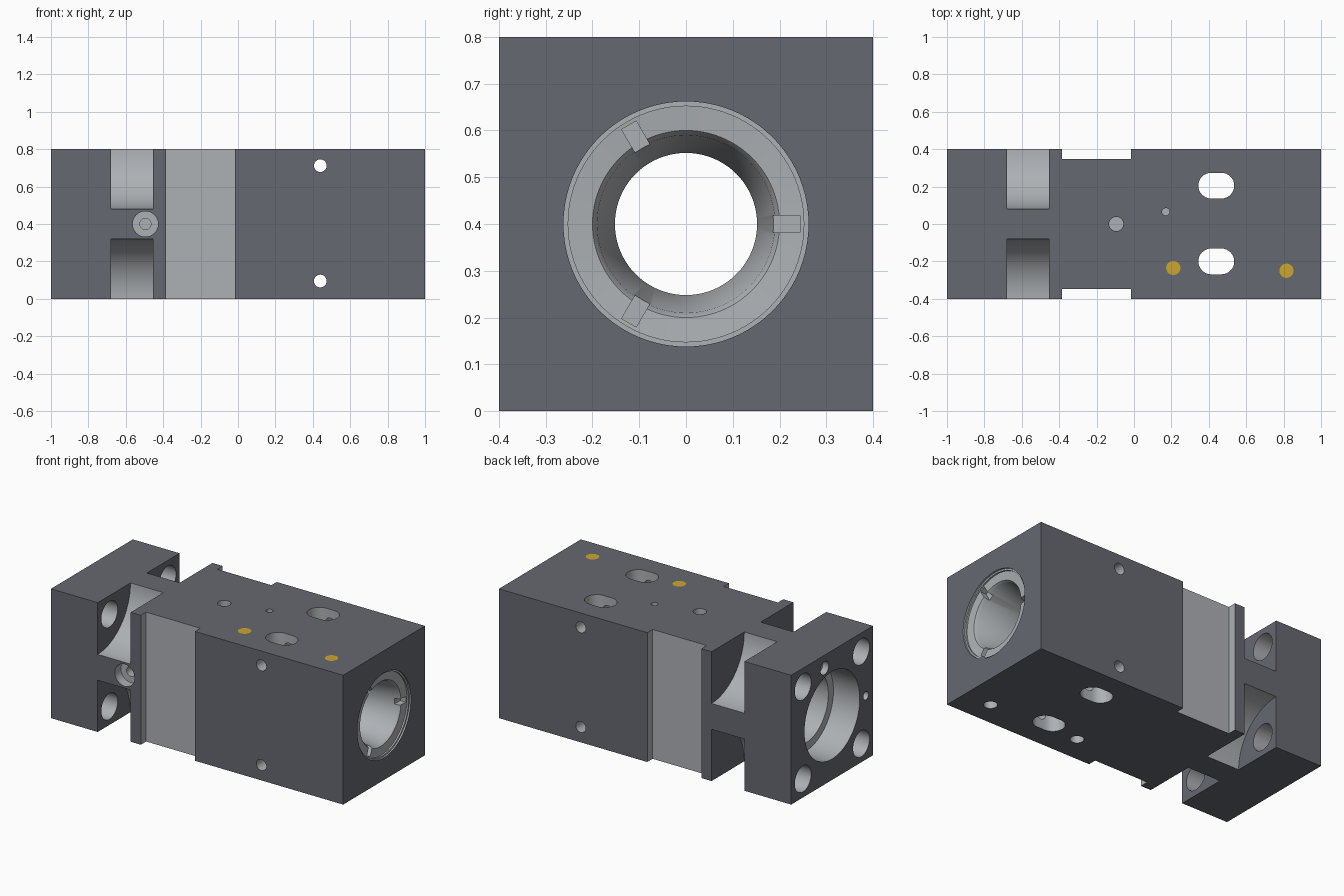
import bpy, bmesh
from math import sin, cos, pi, radians

if "Cube" in bpy.data.objects:
    bpy.data.objects.remove(bpy.data.objects["Cube"])


def material(name, color):
    m = bpy.data.materials.new(name)
    m.diffuse_color = (*color, 1)
    m.use_nodes = True
    m.node_tree.nodes["Principled BSDF"].inputs["Base Color"].default_value = m.diffuse_color
    return m


dark = material("dark_steel", (0.13, 0.14, 0.16))
light = material("machined_steel", (0.42, 0.44, 0.46))
gold = material("brass", (0.6, 0.38, 0.03))


def mesh_object(name, rings):
    """Closed tube through equal-sized rings of points, capped at both ends."""
    bm = bmesh.new()
    rows = [[bm.verts.new(p) for p in ring] for ring in rings]
    n = len(rows[0])
    for a, b in zip(rows, rows[1:]):
        for i in range(n):
            j = (i + 1) % n
            bm.faces.new((a[i], a[j], b[j], b[i]))
    bm.faces.new(rows[0])
    bm.faces.new(rows[-1])
    bmesh.ops.recalc_face_normals(bm, faces=bm.faces)
    me = bpy.data.meshes.new(name)
    bm.to_mesh(me)
    bm.free()
    ob = bpy.data.objects.new(name, me)
    bpy.context.collection.objects.link(ob)
    return ob


def place(axis, a, b, t):
    return {"x": (t, a, b), "y": (a, t, b), "z": (a, b, t)}[axis]


def prism(name, axis, pts, lo, hi):
    return mesh_object(name, [[place(axis, a, b, t) for a, b in pts] for t in (lo, hi)])


def rect(a0, a1, b0, b1):
    return [(a0, b0), (a1, b0), (a1, b1), (a0, b1)]


def circle(a, b, r, n=32):
    return [(a + r * cos(2 * pi * i / n), b + r * sin(2 * pi * i / n)) for i in range(n)]


def obround(a, b, half, r, n=16):
    right = [(a + half + r * cos(t), b + r * sin(t)) for t in
             [-pi / 2 + pi * i / n for i in range(n + 1)]]
    return right + [(2 * a - p, 2 * b - q) for p, q in right]


# Main block
body = prism("housing_block", "x", rect(-0.4, 0.4, 0, 0.8), -1, 1)
cutters = []


def cut(axis, pts, lo, hi):
    cutters.append(prism("cutter", axis, pts, lo, hi))


# Side recesses, rounded corner notches and their bolt holes
for s in (-1, 1):
    y0, y1 = sorted((s * 0.348, s * 0.6))
    cut("x", rect(y0, y1, -0.1, 0.9), -0.385, -0.015)
    for k in (-1, 1):
        cut("x", circle(s * 0.4, 0.4 + k * 0.4, 0.32, 96), -0.68, -0.455)
        cut("x", circle(s * 0.285, 0.4 + k * 0.285, 0.08), -1.1, -0.6)

# Stepped and tapered central bore
bore = [(-1.1, 0.27), (-0.82, 0.27), (-0.82, 0.22), (-0.62, 0.22), (-0.62, 0.152),
        (0.7, 0.152), (0.96, 0.19), (0.975, 0.2), (0.98, 0.252), (0.99, 0.252),
        (0.99, 0.262), (1.1, 0.262)]
cutters.append(mesh_object("bore_cutter", [
    [(x, a, b) for a, b in circle(0, 0.4, r, 96)] for x, r in bore]))

# Three key slots in the nose ring
for deg in (0, 120, 240):
    c, s = cos(radians(deg)), sin(radians(deg))
    cut("x", [(u * c - v * s, 0.4 + u * s + v * c)
              for u, v in rect(0.16, 0.244, -0.018, 0.018)], 0.94, 1.1)

# Vertical slots, cross holes and plug holes
for y in (-0.2, 0.205):
    cut("z", obround(0.44, y, 0.027, 0.069), -0.1, 0.9)
for z in (0.095, 0.712):
    cut("y", circle(0.44, z, 0.034), -0.5, 0.5)
plugs = [(0.21, -0.235), (0.815, -0.25)]
for x, y in plugs:
    cut("z", circle(x, y, 0.038), -0.1, 0.9)

# Blind holes on the top, left end and front
cut("z", circle(-0.095, 0, 0.038), 0.68, 0.9)
cut("z", circle(0.17, 0.065, 0.02), 0.7, 0.9)
cut("x", circle(0.074, 0.72, 0.04), -1.1, -0.96)
cut("x", circle(0.074, 0.72, 0.022), -1.1, -0.88)
cut("x", circle(-0.33, 0.395, 0.025), -1.1, -0.9)
cut("y", circle(-0.495, 0.4, 0.068), -0.5, -0.34)
cut("y", circle(-0.495, 0.4, 0.03), -0.5, -0.28)

bpy.context.view_layer.objects.active = body
for c in cutters:
    mod = body.modifiers.new("cut", "BOOLEAN")
    mod.operation = "DIFFERENCE"
    mod.solver = "EXACT"
    mod.object = c
    bpy.ops.object.modifier_apply(modifier=mod.name)
    bpy.data.objects.remove(c)

# Dark outer skin, lighter machined surfaces
body.data.materials.clear()
body.data.materials.append(dark)
body.data.materials.append(light)
for f in body.data.polygons:
    c, n = f.center, f.normal
    outer = (abs(c.x) > 0.999 or abs(c.y) > 0.399 or abs(c.z - 0.4) > 0.399)
    notch_wall = abs(n.x) > 0.99 and min(abs(c.x + 0.68), abs(c.x + 0.455)) < 0.002
    f.material_index = 0 if outer or notch_wall else 1

# Brass plugs flush with the top
parts = [body]
for i, (x, y) in enumerate(plugs):
    plug = prism(f"brass_plug_{i + 1}", "z", circle(x, y, 0.038), 0.74, 0.8)
    plug.data.materials.append(gold)
    parts.append(plug)

for ob in parts:
    bpy.ops.object.select_all(action="DESELECT")
    ob.select_set(True)
    bpy.context.view_layer.objects.active = ob
    bpy.ops.object.shade_smooth_by_angle(angle=radians(30))
